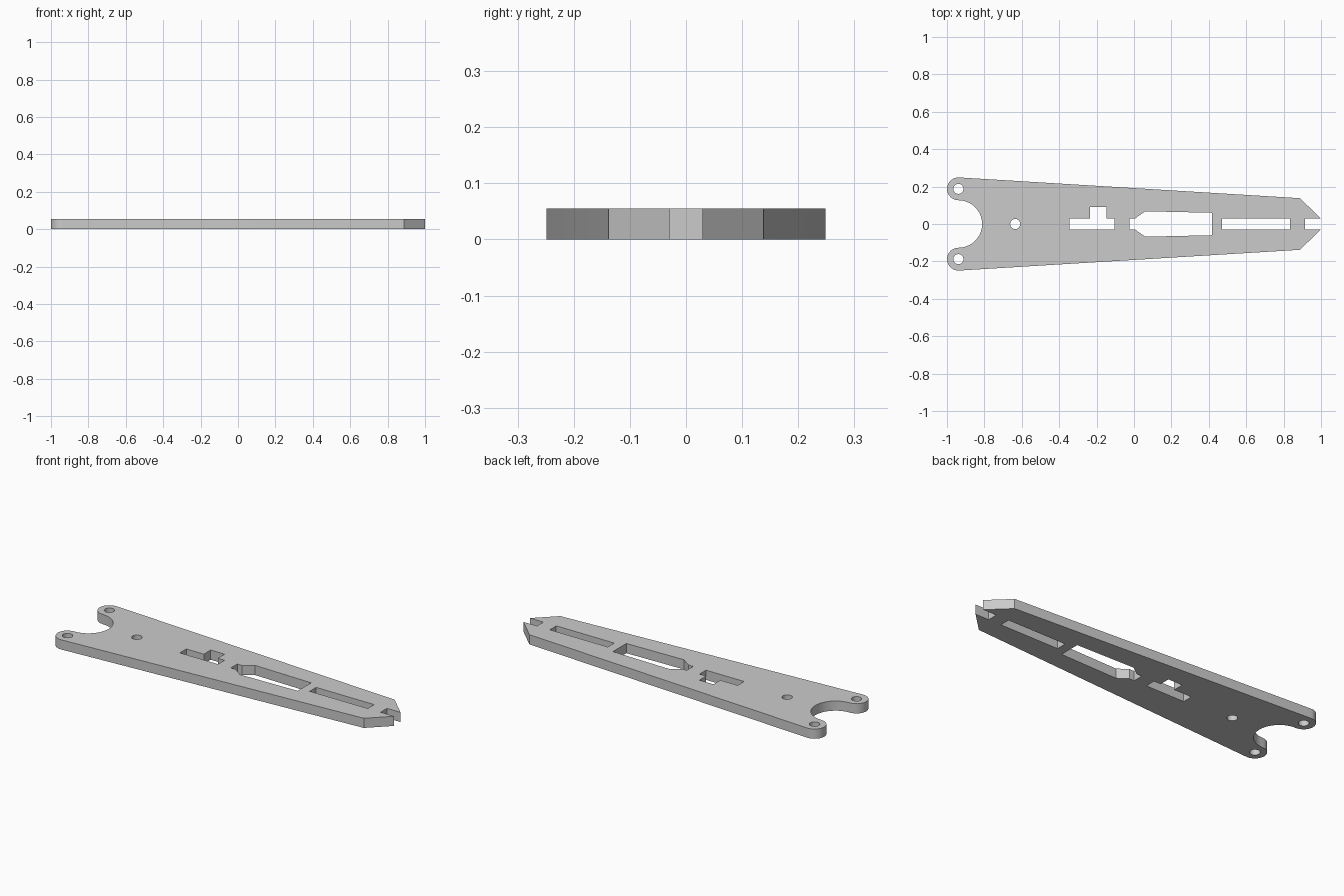
import bpy, bmesh
from math import radians, cos, sin

cube = bpy.data.objects.get("Cube")
if cube:
    bpy.data.objects.remove(cube, do_unlink=True)

THICK = 0.055
SLOT = 0.029          # half width of the straight slots
EAR_X, EAR_Y, EAR_R = -0.939, 0.188, 0.061
HOLE_R = 0.027


def arc(cx, cy, r, start, end, steps):
    angles = [radians(start + (end - start) * i / steps) for i in range(steps + 1)]
    return [(cx + r * cos(a), cy + r * sin(a)) for a in angles]


def circle(cx, cy):
    return arc(cx, cy, HOLE_R, 0, 360, 24)[:-1]


def box(x0, x1):
    return [(x0, -SLOT), (x1, -SLOT), (x1, SLOT), (x0, SLOT)]


def mirrored(half):
    return half + [(x, -y) for x, y in reversed(half)]


# Outer profile: notched tip, tapered side, rounded ear, concave end
half = [(0.915, SLOT), (1.0, SLOT), (0.887, 0.138)]
half += arc(EAR_X, EAR_Y, EAR_R, 86.5, 270, 14)
half += arc(EAR_X, 0, EAR_Y - EAR_R, 90, 0, 10)[1:-1]
half.append((EAR_X + EAR_Y - EAR_R, 0.004))
outline = mirrored(half)

# Cut-outs: mounting holes, T slot, battery window, strap slot
t_slot = box(-0.345, -0.105)[:3] + [(-0.147, SLOT), (-0.147, 0.09),
                                    (-0.235, 0.09), (-0.235, SLOT), (-0.345, SLOT)]
window = mirrored([(-0.025, SLOT), (0.005, SLOT), (0.06, 0.068), (0.417, 0.06)])
loops = [outline, circle(EAR_X, EAR_Y), circle(EAR_X, -EAR_Y), circle(-0.635, 0),
         t_slot, window, box(0.47, 0.835)]

# Filled flat curve with thickness, turned into a mesh
curve = bpy.data.curves.new("arm_profile", "CURVE")
curve.dimensions = "2D"
curve.fill_mode = "BOTH"
curve.extrude = THICK / 2
for loop in loops:
    spline = curve.splines.new("POLY")
    spline.points.add(len(loop) - 1)
    for point, (x, y) in zip(spline.points, loop):
        point.co = (x, y, 0, 1)
    spline.use_cyclic_u = True
plate = bpy.data.objects.new("arm_plate", curve)
bpy.context.collection.objects.link(plate)
bpy.ops.object.select_all(action="DESELECT")
plate.select_set(True)
bpy.context.view_layer.objects.active = plate
bpy.ops.object.convert(target="MESH")
plate = bpy.context.view_layer.objects.active
plate.name = "arm_plate"

# Weld the caps to the walls and stand the plate on the ground
bm = bmesh.new()
bm.from_mesh(plate.data)
bmesh.ops.remove_doubles(bm, verts=bm.verts, dist=0.0005)
bmesh.ops.recalc_face_normals(bm, faces=bm.faces)
bmesh.ops.translate(bm, verts=bm.verts, vec=(0, 0, THICK / 2))
bm.to_mesh(plate.data)
bm.free()
bpy.ops.object.shade_smooth_by_angle(angle=radians(30))

# Plain grey
grey = bpy.data.materials.new("grey")
grey.use_nodes = True
colour = (0.6, 0.6, 0.6, 1)
grey.diffuse_color = colour
grey.node_tree.nodes["Principled BSDF"].inputs["Base Color"].default_value = colour
plate.data.materials.clear()
plate.data.materials.append(grey)
